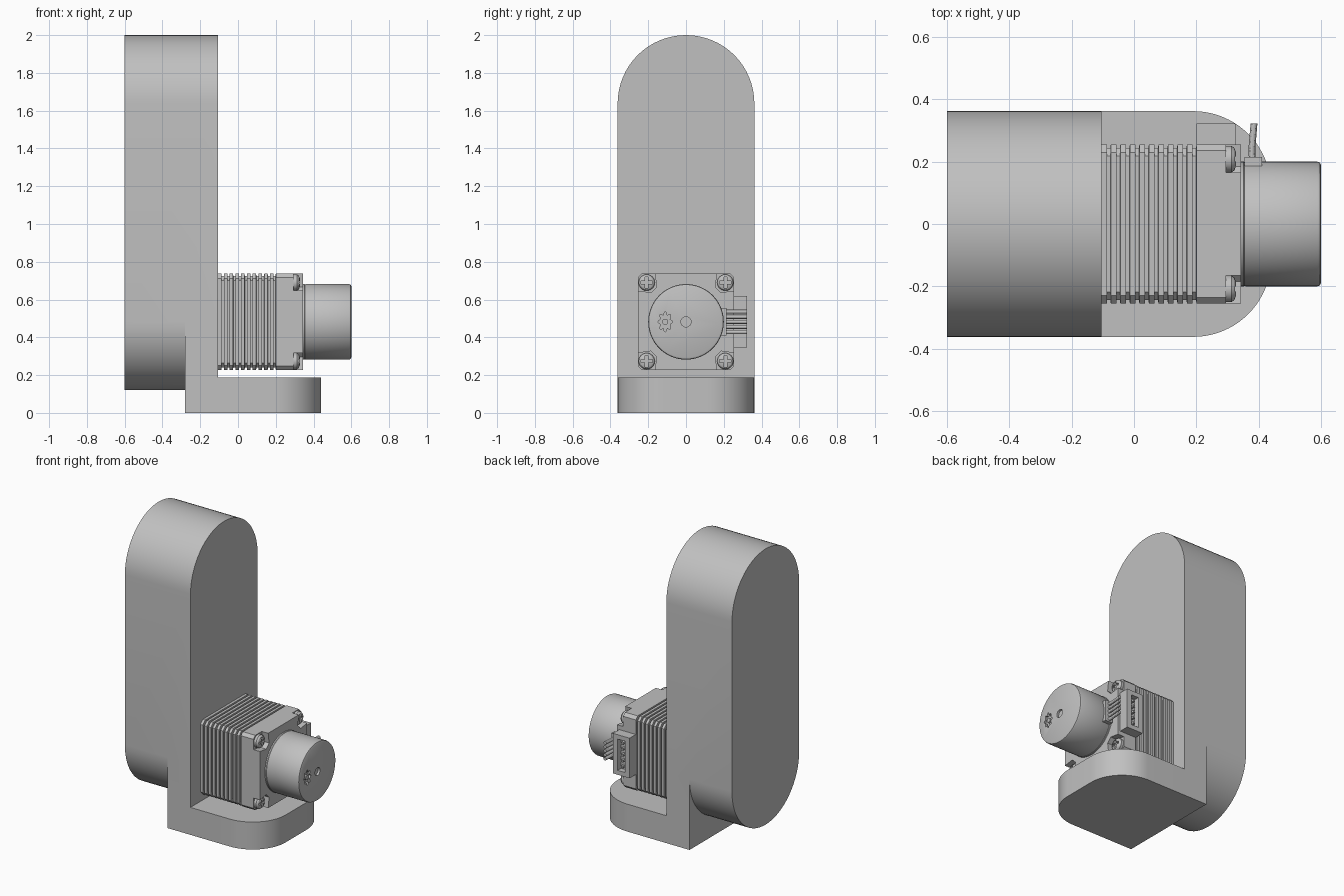
import bpy, bmesh, math
from mathutils import Vector, Matrix

if "Cube" in bpy.data.objects:
    bpy.data.objects.remove(bpy.data.objects["Cube"])

grey = bpy.data.materials.new("plain_grey")
grey.use_nodes = True
grey.diffuse_color = (0.53, 0.53, 0.53, 1)
grey.node_tree.nodes["Principled BSDF"].inputs["Base Color"].default_value = grey.diffuse_color

HALF = 0.362      # half width of the housing
AXIS_Z = 0.482    # height of the motor axis


def loft(name, sections):
    """Closed skin through matching rings of 3D points."""
    bm = bmesh.new()
    rings = [[bm.verts.new(p) for p in s] for s in sections]
    n = len(rings[0])
    for a, b in zip(rings, rings[1:]):
        for i in range(n):
            j = (i + 1) % n
            bm.faces.new((a[i], a[j], b[j], b[i]))
    bm.faces.new(rings[0])
    bm.faces.new(rings[-1])
    bmesh.ops.recalc_face_normals(bm, faces=bm.faces)
    me = bpy.data.meshes.new(name)
    bm.to_mesh(me)
    bm.free()
    me.materials.append(grey)
    ob = bpy.data.objects.new(name, me)
    bpy.context.collection.objects.link(ob)
    return ob


def along_x(name, profile, x0, x1):
    return loft(name, [[(x, y, z) for y, z in profile] for x in (x0, x1)])


def box(name, x, y, z):
    return along_x(name, [(y[0], z[0]), (y[1], z[0]), (y[1], z[1]), (y[0], z[1])], *x)


def arc(cy, cz, r, a0, a1, n=32):
    angles = [math.radians(a0 + (a1 - a0) * i / n) for i in range(n + 1)]
    return [(cy + r * math.cos(a), cz + r * math.sin(a)) for a in angles]


def circle(cy, cz, r, n=48):
    return arc(cy, cz, r, 0, 360, n)[:-1]


def turned(name, cy, cz, steps, n=64):
    """Round part on an x-parallel axis from (x, radius) steps."""
    return loft(name, [[(x, y, z) for y, z in circle(cy, cz, r, n)] for x, r in steps])


def chamfered(h, c):
    pts = []
    for sy, sz in ((1, 1), (-1, 1), (-1, -1), (1, -1)):
        pair = [(sy * h, sz * (h - c)), (sy * (h - c), sz * h)]
        pts += pair if sy * sz > 0 else pair[::-1]
    return [(y, AXIS_Z + z) for y, z in pts]


def boolean(ob, tool, operation):
    m = ob.modifiers.new(operation.lower(), 'BOOLEAN')
    m.operation, m.object, m.solver = operation, tool, 'EXACT'
    bpy.context.view_layer.objects.active = ob
    bpy.ops.object.modifier_apply(modifier=m.name)
    bpy.data.objects.remove(tool)


def smooth(ob, angle=30):
    bpy.ops.object.select_all(action='DESELECT')
    ob.select_set(True)
    bpy.context.view_layer.objects.active = ob
    bpy.ops.object.shade_smooth_by_angle(angle=math.radians(angle))


# Tall round-ended housing
stadium = arc(0, 2 - HALF, HALF, 0, 180) + arc(0, AXIS_Z, HALF, 180, 360)
housing = along_x("housing", stadium, -0.6, -0.105)

# Foot bracket: upright plate and base with rounded outer corners
plate = box("bracket_plate", (-0.28, -0.105), (-HALF, HALF), (0, AXIS_Z))
R = 0.25
outline = ([(-0.28, -HALF)] + arc(0.44 - R, -HALF + R, R, -90, 0, 20)
           + arc(0.44 - R, HALF - R, R, 0, 90, 20) + [(-0.28, HALF)])
base = loft("bracket_base", [[(x, y, z) for x, y in outline] for z in (0, 0.187)])
boolean(plate, base, 'UNION')
boolean(housing, plate, 'UNION')
housing.name = "housing_and_bracket"
smooth(housing)

# Finned motor body
H, FINS = 0.255, 10
pitch = 0.305 / FINS
rings = []
for i in range(FINS):
    x = -0.105 + i * pitch
    for dx, h in ((0, H), (0.6, H), (0.62, H - 0.012), (0.98, H - 0.012)):
        rings.append([(x + dx * pitch, y, z) for y, z in chamfered(h, 0.025)])
loft("motor_fins", rings + [[(0.2, y, z) for y, z in chamfered(H, 0.025)]])

# End cap with a cut-away at each corner
along_x("end_cap", chamfered(H, 0.02), 0.2, 0.295)
corner = [(H, 0.165), (0.185, 0.155), (0.155, 0.185), (0.165, H)]
cross = []
for sy, sz in ((1, 1), (-1, 1), (-1, -1), (1, -1)):
    pts = corner if sy * sz > 0 else corner[::-1]
    cross += [(sy * y, AXIS_Z + sz * z) for y, z in pts]
along_x("end_cap_face", cross, 0.295, 0.343)

# Cross-slot screws in the corners
for sy in (-1, 1):
    for sz in (-1, 1):
        cy, cz = sy * 0.208, AXIS_Z + sz * 0.208
        screw = turned("corner_screw", cy, cz,
                       [(0.29, 0.043), (0.312, 0.043), (0.322, 0.036), (0.328, 0.022)], 24)
        for a, b in ((0.03, 0.008), (0.008, 0.03)):
            slot = box("slot_cutter", (0.314, 0.34), (cy - a, cy + a), (cz - b, cz + b))
            boolean(screw, slot, 'DIFFERENCE')
        smooth(screw)

# Round encoder cover with vent and centre hole
cover = turned("encoder_cover", 0, AXIS_Z,
               [(0.34, 0.2), (0.352, 0.2), (0.354, 0.198), (0.358, 0.2),
                (0.588, 0.2), (0.596, 0.197), (0.6, 0.188)], 96)
boolean(cover, turned("hole_cutter", 0, AXIS_Z, [(0.585, 0.027), (0.61, 0.027)], 24), 'DIFFERENCE')
vent = [(-0.11 + 0.032 * (1 + 0.2 * math.cos(8 * a)) * math.cos(a),
         AXIS_Z + 0.045 * (1 + 0.2 * math.cos(8 * a)) * math.sin(a))
        for a in [math.tau * i / 48 for i in range(48)]]
boolean(cover, along_x("vent_cutter", vent, 0.585, 0.61), 'DIFFERENCE')
turned("vent_hub", -0.11, AXIS_Z, [(0.58, 0.016), (0.598, 0.016)], 16)
smooth(cover)

# Side socket with pins
socket = box("socket", (0.2, 0.325), (0.25, 0.322), (0.345, 0.618))
boolean(socket, box("socket_cutter", (0.235, 0.29), (0.285, 0.34), (0.375, 0.588)), 'DIFFERENCE')
for i in range(5):
    z = AXIS_Z + (i - 2) * 0.04
    box("socket_pin", (0.256, 0.27), (0.28, 0.315), (z - 0.007, z + 0.007))

# Cable outlet and wires
box("cable_outlet", (0.355, 0.41), (0.18, 0.215), (0.41, 0.555))
for i in range(5):
    z = AXIS_Z + (i - 2) * 0.027
    wire = loft("wire", [[(x + dx, y, z + dz) for dx, dz in circle(0, 0, 0.011, 12)]
                         for x, y in ((0.38, 0.2), (0.378, 0.24), (0.385, 0.323))])
    smooth(wire)
